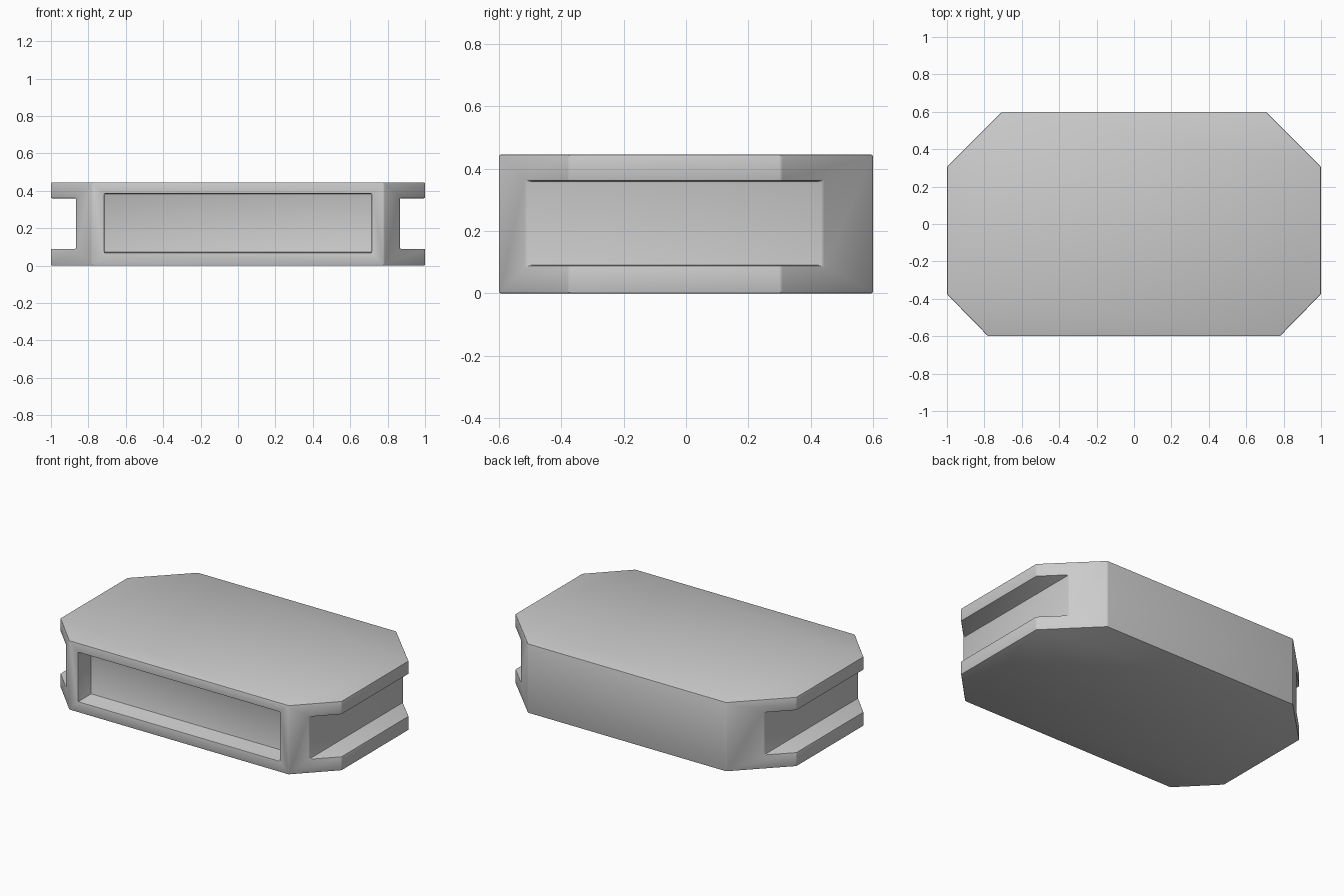
import bpy, bmesh
from math import radians

if "Cube" in bpy.data.objects:
    bpy.data.objects.remove(bpy.data.objects["Cube"])

HEIGHT = 0.445


def add_object(name, bm):
    mesh = bpy.data.meshes.new(name)
    bmesh.ops.recalc_face_normals(bm, faces=bm.faces)
    bm.to_mesh(mesh)
    bm.free()
    obj = bpy.data.objects.new(name, mesh)
    bpy.context.collection.objects.link(obj)
    return obj


def prism(name, outline, height):
    bm = bmesh.new()
    base = bm.faces.new([bm.verts.new((x, y, 0)) for x, y in outline])
    top = bmesh.ops.extrude_face_region(bm, geom=[base])["geom"]
    verts = [g for g in top if isinstance(g, bmesh.types.BMVert)]
    bmesh.ops.translate(bm, verts=verts, vec=(0, 0, height))
    return add_object(name, bm)


def box(name, lo, hi):
    bm = bmesh.new()
    bmesh.ops.create_cube(bm, size=1)
    for v in bm.verts:
        v.co = [a if c < 0 else b for a, b, c in zip(lo, hi, v.co)]
    return add_object(name, bm)


# Eight-sided body, mirrored about x = 0
half = [(0.78, -0.6), (1.0, -0.375), (1.0, 0.305), (0.705, 0.6)]
body = prism("body", half + [(-x, y) for x, y in reversed(half)], HEIGHT)

# Front recess and the two side grooves
cutters = [
    box("front_recess_cutter", (-0.715, -0.8, 0.07), (0.715, -0.47, 0.385)),
    box("right_groove_cutter", (0.865, -0.8, 0.09), (1.2, 0.8, 0.36)),
    box("left_groove_cutter", (-1.2, -0.8, 0.09), (-0.865, 0.8, 0.36)),
]
for cutter in cutters:
    cutter.hide_render = True
    mod = body.modifiers.new(cutter.name, 'BOOLEAN')
    mod.operation = 'DIFFERENCE'
    mod.solver = 'EXACT'
    mod.object = cutter

# Small softened edges
bevel = body.modifiers.new("edge_bevel", 'BEVEL')
bevel.width = 0.006
bevel.segments = 2
bevel.limit_method = 'ANGLE'
bevel.angle_limit = radians(30)

# Bake the modifiers, then drop the cutters
bpy.context.view_layer.objects.active = body
body.select_set(True)
for mod in list(body.modifiers):
    bpy.ops.object.modifier_apply(modifier=mod.name)
for cutter in cutters:
    bpy.data.objects.remove(cutter)
bpy.ops.object.shade_smooth_by_angle(angle=radians(25))
